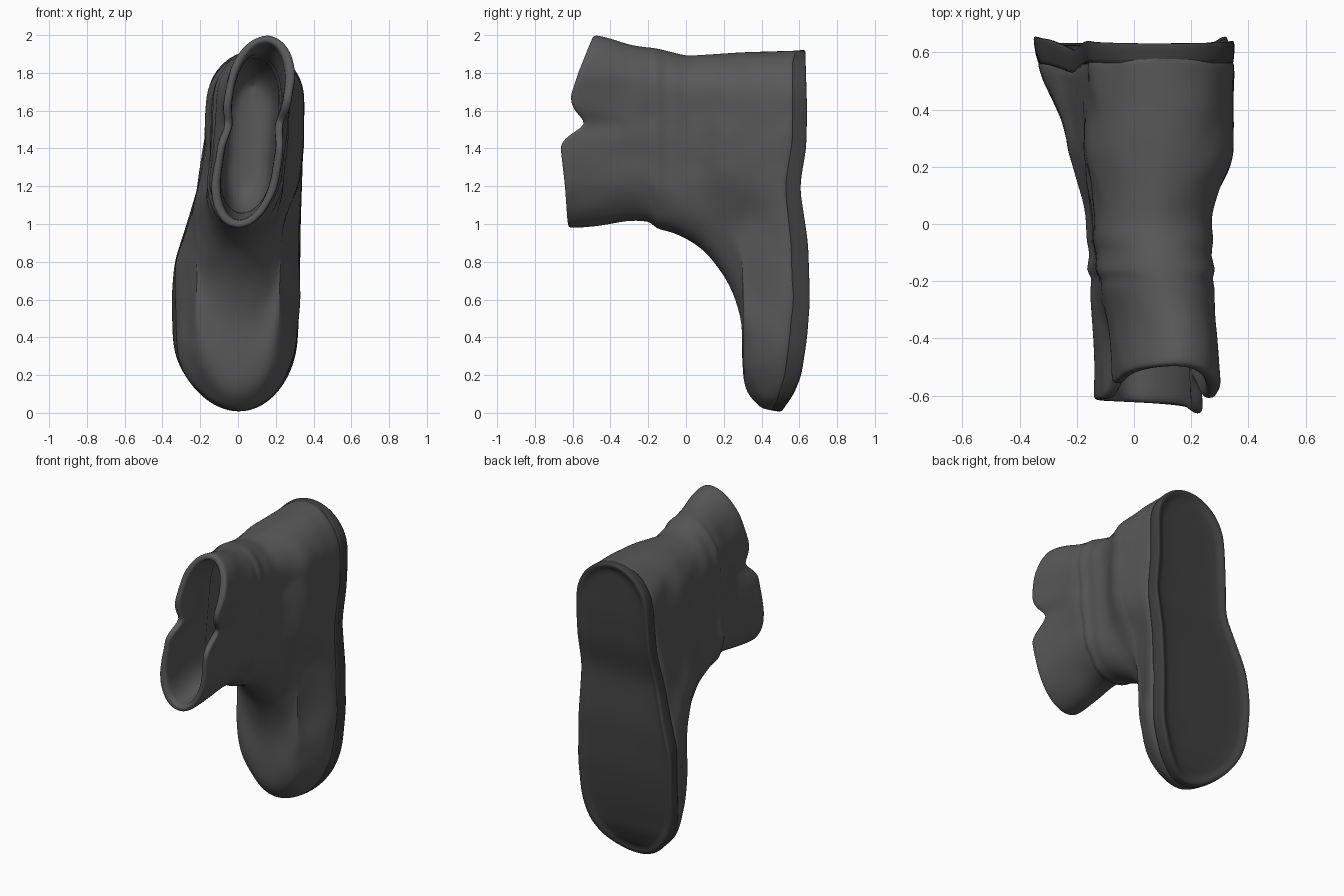
import bpy, bmesh, math
from mathutils import Vector, noise

if "Cube" in bpy.data.objects:
    bpy.data.objects.remove(bpy.data.objects["Cube"])

N = 80          # points around each ring
WALL = 0.042    # leather thickness

# Instep profile from sole to collar: (y, lowest z)
FRONT = [(.65, .008), (.60, .01), (.55, .015), (.50, .02), (.45, .025), (.40, .045),
         (.36, .07), (.325, .11), (.305, .17), (.297, .25), (.30, .35), (.30, .47),
         (.275, .56), (.25, .63), (.21, .71), (.17, .77), (.12, .835), (.07, .88),
         (0, .925), (-.06, .95), (-.11, .965), (-.16, .975), (-.185, 1.01), (-.22, 1.015),
         (-.30, 1.02), (-.40, 1.0), (-.50, .985), (-.58, .98), (-.62, .98)]
# Back line, sole edges, sole curve, collar edge and fold bulges
BACK = [(-.62, 2.0), (-.3, 1.945), (-.15, 1.93), (0, 1.89), (.3, 1.91), (.65, 1.92)]
LEFT = [(0, -.30), (.3, -.34), (.6, -.352), (.8, -.335), (1.0, -.27), (1.2, -.21),
        (1.4, -.18), (1.7, -.16), (1.92, -.15)]
RIGHT = [(0, .31), (.4, .315), (.6, .325), (1.0, .33), (1.6, .35), (1.92, .345)]
TAPER = [(.2, .20), (.3, .225), (.4, .265), (.45, .29), (.5, .315), (.6, .345), (.65, .36)]
SOLE = [(0, .50), (.1, .57), (.2, .61), (.4, .64), (.6, .655), (.9, .645), (1.2, .60),
        (1.4, .635), (1.6, .64), (1.92, .63)]
RIM = [(.98, -.615), (1.2, -.63), (1.42, -.655), (1.47, -.62), (1.52, -.51), (1.57, -.55),
       (1.62, -.595), (1.68, -.60), (1.8, -.56), (2.0, -.48)]
RIM_LEFT = [(.98, -.61), (1.42, -.60), (1.47, -.58), (1.52, -.50), (1.57, -.53),
            (1.65, -.55), (1.8, -.52), (2.0, -.48)]
PINCH = [(1.42, 0), (1.52, .025), (1.62, 0)]
FOLDS = [(-.3, 0), (-.22, .004), (-.185, -.008), (-.16, .016), (-.11, -.01), (-.06, .008), (0, 0)]


def table(points, v):
    if v <= points[0][0]:
        return points[0][1]
    for (a, p), (b, q) in zip(points, points[1:]):
        if v <= b:
            return p + (q - p) * (v - a) / (b - a)
    return points[-1][1]


def smooth(a, b, v):
    t = min(1, max(0, (v - a) / (b - a)))
    return t * t * (3 - 2 * t)


def lerp(a, b, t):
    return a + (b - a) * t


def ring(i, inset=0.0, dy=0.0, rough=0.0):
    """One closed section of the boot, tilted between instep and heel."""
    yf, zmin = FRONT[i]
    yb = lerp(.65, -.06, i / 19) if i < 19 else yf
    zmax = table(BACK, yb) - inset
    zmin += inset
    pts = []
    for j in range(N):
        a = 2 * math.pi * j / N
        t = (1 - math.cos(a)) / 2
        side = 1 if a < math.pi else -1
        z = lerp(zmin, zmax, t)
        y = lerp(yf, yb, t * t)
        foot = smooth(.0, .28, y)
        collar = smooth(0, -.5, y)
        # sole outline, drawn in towards the top of the forefoot
        l, r = table(LEFT, z), table(RIGHT, z)
        w = table(TAPER, y)
        toe = 1 - smooth(.9, 1.3, z)
        l, r = lerp(l, max(l, -w), toe), lerp(r, min(r, w), toe)
        # half width and centre, blending sole outline into ankle tube
        cx = lerp(.035 - .015 * collar + (.06 + .09 * collar) * (z - 1.1), (l + r) / 2, foot)
        hw = lerp(.20 - .025 * collar, (r - l) / 2, foot) - inset + table(FOLDS, y)
        hw -= table(PINCH, z) * smooth(-.3, -.6, y)
        # rounded ends
        r0, r1 = lerp(.25, .4, foot), .25
        f = 1.0
        if z - zmin < r0:
            f *= math.sqrt(max(0, 1 - (1 - (z - zmin) / r0) ** 2))
        if zmax - z < r1:
            f *= math.sqrt(max(0, 1 - (1 - (zmax - z) / r1) ** 2))
        if j in (0, N // 2):
            f = 0
        x = cx + side * hw * f
        # curve the sole, shape the collar edge
        ys = y + (table(SOLE, z) - .65) * smooth(.3, .65, y)
        edge = lerp(table(RIM_LEFT, z), table(RIM, z), smooth(-.1, .1, side * hw * f))
        ys += (edge + .62) * smooth(-.2, -.62, y) + dy
        if rough:
            p = Vector((x, ys, z))
            k = rough * (noise.noise(p * 5) + .5 * noise.noise(p * 11))
            x += side * k
            ys -= k * .5 * (1 - smooth(.4, .6, y))
        pts.append((x, ys, z))
    return pts


def shrink(pts, scale, dy, z_mid=1.5):
    """Copy a ring deeper into the boot, smaller."""
    cx = sum(p[0] for p in pts) / N
    return [(cx + (x - cx) * scale, y + dy, z_mid + (z - z_mid) * scale) for x, y, z in pts]


def loft(name, rings, colour):
    """Skin the rings and close both ends with strips of quads."""
    bm = bmesh.new()
    rows = [[bm.verts.new(p) for p in r] for r in rings]
    for a, b in zip(rows, rows[1:]):
        for j in range(N):
            k = (j + 1) % N
            bm.faces.new((a[j], a[k], b[k], b[j]))
    for r in (rows[0], rows[-1]):
        for j in range(N // 2):
            face = [r[j], r[j + 1], r[N - j - 1], r[(N - j) % N]]
            bm.faces.new(list(dict.fromkeys(face)))
    bmesh.ops.recalc_face_normals(bm, faces=bm.faces)
    mesh = bpy.data.meshes.new(name)
    bm.to_mesh(mesh)
    bm.free()
    for p in mesh.polygons:
        p.use_smooth = True
    ob = bpy.data.objects.new(name, mesh)
    bpy.context.collection.objects.link(ob)
    ob.modifiers.new("smooth", 'SUBSURF').levels = 1
    ob.modifiers["smooth"].render_levels = 1
    mat = bpy.data.materials.new(name + "_colour")
    mat.diffuse_color = colour
    mat.use_nodes = True
    mat.node_tree.nodes["Principled BSDF"].inputs["Base Color"].default_value = mat.diffuse_color
    mesh.materials.append(mat)
    return ob


# Leather upper: outside, rolled collar edge, then the lining down to the heel
last = len(FRONT) - 1
upper = [ring(i, rough=.012) for i in range(1, last + 1)]
upper += [ring(last, .006, -.010), ring(last, WALL * .6, -.012), ring(last, WALL)]
upper += [ring(i, WALL) for i in range(last - 1, 19, -1)]
upper += [shrink(upper[-1], s, d) for s, d in ((.98, .15), (.95, .3), (.9, .42), (.8, .52), (.6, .58))]
loft("boot_upper", upper, (.10, .10, .10, 1))

# Outsole with a raised edge around a shallow worn recess
sole = [ring(2, .01), ring(2, .002), ring(1, -.002), ring(0, -.002),
        ring(0, .004, .002), ring(0, .022), ring(0, .04, -.018), ring(0, .07, -.022)]
loft("outsole", sole, (.05, .05, .05, 1))
